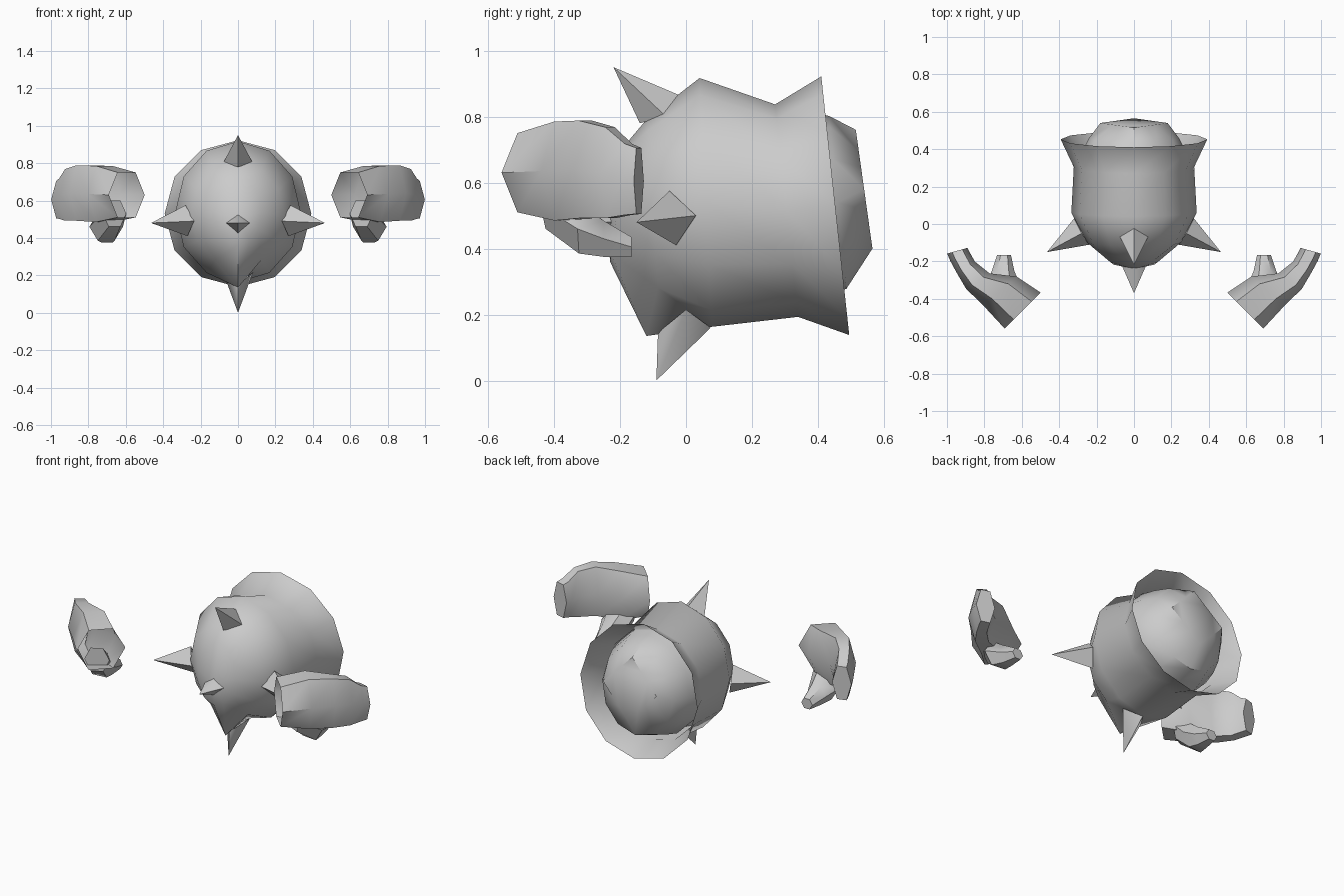
import bpy, bmesh, math
from mathutils import Vector

if "Cube" in bpy.data.objects:
    bpy.data.objects.remove(bpy.data.objects["Cube"])

grey = bpy.data.materials.new("light_grey")
grey.diffuse_color = (0.6, 0.6, 0.6, 1)
grey.use_nodes = True
grey.node_tree.nodes["Principled BSDF"].inputs["Base Color"].default_value = grey.diffuse_color


def make(name, rings, cap_start=False, cap_end=False, angle=50):
    """Skin a list of equal-length rings of points."""
    bm = bmesh.new()
    loops = [[bm.verts.new(p) for p in r] for r in rings]
    n = len(loops[0])
    for a, b in zip(loops, loops[1:]):
        for i in range(n):
            j = (i + 1) % n
            bm.faces.new((a[i], a[j], b[j], b[i]))
    if cap_start:
        bm.faces.new(loops[0])
    if cap_end:
        bm.faces.new(loops[-1])
    bmesh.ops.remove_doubles(bm, verts=bm.verts, dist=0.0005)
    bmesh.ops.recalc_face_normals(bm, faces=bm.faces)
    me = bpy.data.meshes.new(name)
    bm.to_mesh(me)
    bm.free()
    me.materials.append(grey)
    ob = bpy.data.objects.new(name, me)
    bpy.context.collection.objects.link(ob)
    bpy.ops.object.select_all(action='DESELECT')
    bpy.context.view_layer.objects.active = ob
    ob.select_set(True)
    bpy.ops.object.shade_smooth_by_angle(angle=math.radians(angle))
    return ob


def ring(y, z, rx, rz, lean=0.0, n=12, diamond=False):
    """Upright ring around the y axis, leaning with height."""
    pts = []
    for i in range(n):
        a = 2 * math.pi * i / n
        s, c = math.sin(a), math.cos(a)
        k = 1 / (abs(s) + abs(c)) if diamond else 1
        pts.append(Vector((rx * s * k, y + lean * rz * c * k, z + rz * c * k)))
    return pts


# Shell: domed front, waist and flared open rim
front = ring(-0.10, 0.52, 0.25, 0.275, -0.06)
front[6] = Vector((0, -0.12, 0.135))      # pointed chin keel
shell = make("shell", [
    ring(-0.24, 0.50, 0.0, 0.0),
    ring(-0.205, 0.54, 0.125, 0.18, 0.14),
    front,
    ring(0.06, 0.54, 0.335, 0.377, -0.05),
    ring(0.305, 0.515, 0.322, 0.322, -0.108),
    ring(0.4525, 0.53, 0.392, 0.392, -0.108)], angle=60)

# Rounded body filling the rear of the shell, ending in a square cap
make("rear_body", [
    ring(0.28, 0.53, 0.31, 0.31, -0.1),
    ring(0.37, 0.535, 0.285, 0.29, -0.1),
    ring(0.46, 0.54, 0.24, 0.262, -0.1),
    ring(0.54, 0.58, 0.18, 0.18, -0.14, diamond=True)],
    cap_end=True, angle=40)


# Four-sided spikes
def spike(name, base, tip):
    make(name, [base, [tip] * 4], angle=80)


spike("top_spike", [(0, -0.02, 0.865), (0.08, -0.06, 0.80),
                    (0, -0.14, 0.78), (-0.08, -0.06, 0.80)], (0, -0.22, 0.95))
spike("front_spike", [(0, -0.20, 0.535), (0.07, -0.21, 0.48),
                      (0, -0.22, 0.42), (-0.07, -0.21, 0.48)], (0, -0.37, 0.48))
spike("bottom_spike", [(0, 0.075, 0.16), (0.08, 0.0, 0.215),
                       (0, -0.085, 0.145), (-0.08, 0.0, 0.215)], (0, -0.09, 0.0))
for side, sx in (("right", 1), ("left", -1)):
    spike(side + "_spike", [(sx * 0.32, 0.03, 0.50), (sx * 0.28, -0.05, 0.575),
                            (sx * 0.235, -0.11, 0.49), (sx * 0.27, -0.03, 0.41)],
          (sx * 0.465, -0.15, 0.48))


# Floating mitten hands with an open cuff
def section(sx, c, w, h, across, n=6):
    d = Vector(across).normalized()
    pts = []
    for i in range(n):
        a = 2 * math.pi * i / n
        p = Vector(c) + d * w * math.cos(a)
        p.z += h * math.sin(a) / math.sin(math.pi / 3)
        pts.append(Vector((sx * p.x, p.y, p.z)))
    return pts


PALM = [((0.595, -0.463, 0.63), 0.136, 0.12, (0.7, -0.7, 0)),
        ((0.715, -0.36, 0.635), 0.118, 0.15, (0.74, -0.67, 0)),
        ((0.835, -0.305, 0.64), 0.075, 0.148, (0.84, -0.55, 0)),
        ((0.90, -0.23, 0.63), 0.057, 0.138, (0.84, -0.5, 0)),
        ((0.93, -0.175, 0.61), 0.057, 0.108, (0.92, -0.38, 0)),
        ((0.945, -0.143, 0.605), 0.056, 0.10, (0.96, -0.27, 0))]
THUMB = [((0.66, -0.41, 0.53), 0.07, 0.07, (1, -0.5, 0)),
         ((0.705, -0.32, 0.46), 0.09, 0.075, (1, -0.1, 0)),
         ((0.70, -0.25, 0.43), 0.06, 0.055, (1, 0, 0)),
         ((0.695, -0.165, 0.405), 0.037, 0.03, (1, 0, 0))]
for side, sx in (("right", 1), ("left", -1)):
    make(side + "_hand", [section(sx, *s) for s in PALM], cap_end=True)
    make(side + "_thumb", [section(sx, *s) for s in THUMB],
         cap_start=True, cap_end=True)
